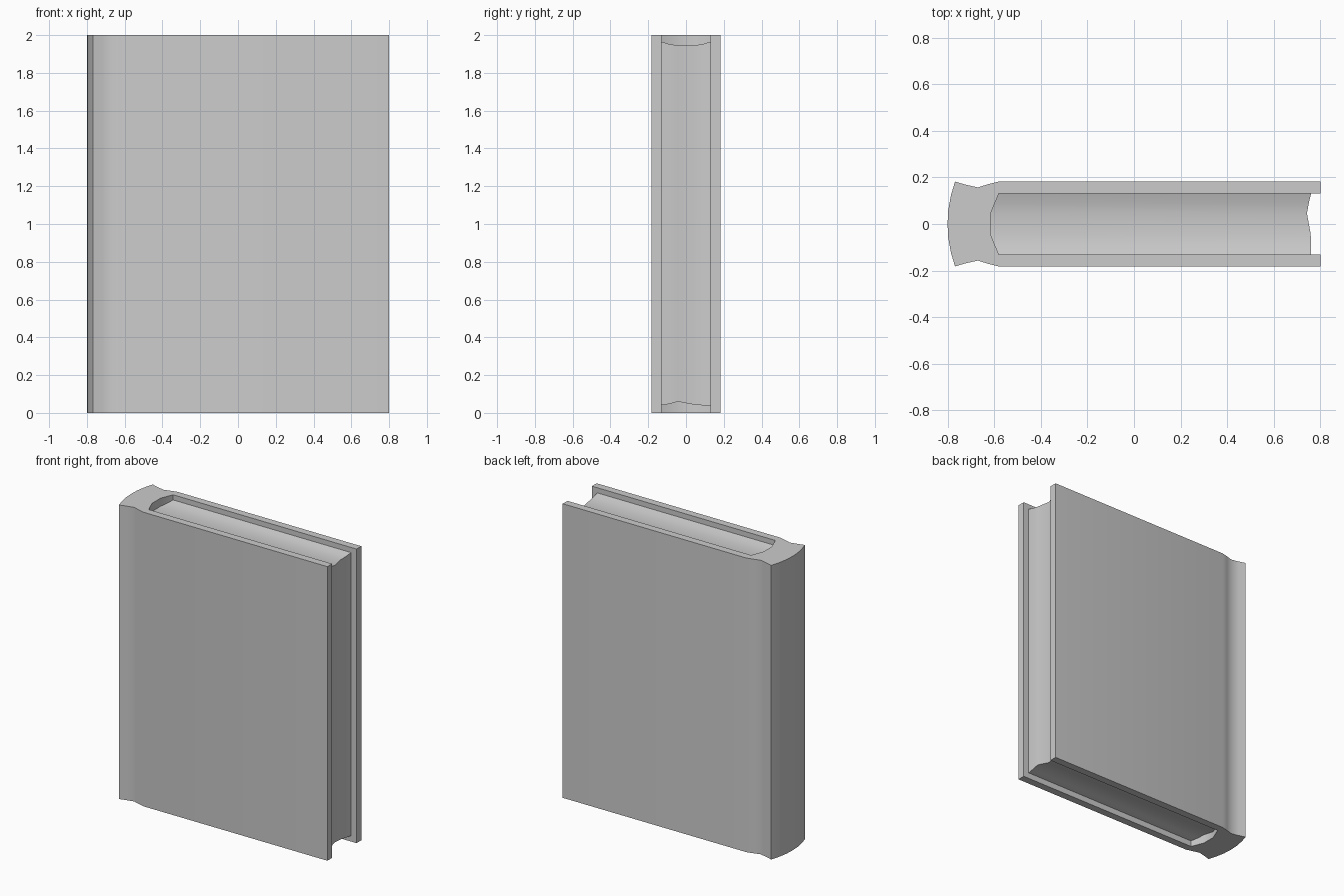
import bpy, bmesh

if "Cube" in bpy.data.objects:
    bpy.data.objects.remove(bpy.data.objects["Cube"])


def make_object(name, bm, angle):
    bmesh.ops.recalc_face_normals(bm, faces=bm.faces)
    mesh = bpy.data.meshes.new(name)
    bm.to_mesh(mesh)
    bm.free()
    obj = bpy.data.objects.new(name, mesh)
    bpy.context.collection.objects.link(obj)
    bpy.ops.object.select_all(action='DESELECT')
    bpy.context.view_layer.objects.active = obj
    obj.select_set(True)
    bpy.ops.object.shade_smooth_by_angle(angle=angle)
    return obj


def loft(name, rings, angle=0.6):
    """Join rings of matching points with quads and cap both ends."""
    bm = bmesh.new()
    loops = [[bm.verts.new(p) for p in ring] for ring in rings]
    for a, b in zip(loops, loops[1:]):
        n = len(a)
        for i in range(n):
            j = (i + 1) % n
            bm.faces.new((a[i], a[j], b[j], b[i]))
    bm.faces.new(loops[0])
    bm.faces.new(loops[-1])
    return make_object(name, bm, angle)


# Cover: half outline (outer board, hinge groove, rounded spine), mirrored in y
outer = [(0.80, 0.182), (-0.58, 0.182), (-0.625, 0.171), (-0.67, 0.157),
         (-0.72, 0.168), (-0.768, 0.182), (-0.785, 0.125), (-0.797, 0.06)]
inner = [(-0.615, 0.045), (-0.58, 0.131), (0.80, 0.131)]


def flip(points):
    return [(x, -y) for x, y in reversed(points)]


profile = outer + [(-0.80, 0)] + flip(outer) + flip(inner) + inner
loft("book_cover", [[(x, y, z) for x, y in profile] for z in (0, 2)])

# Page block: hollowed at the top, bottom and fore edge
# columns: y, spine x, fore-edge x, bottom z, top z
columns = [(-0.131, -0.58, 0.76, 0.04, 1.965),
           (-0.09, -0.60, 0.76, 0.047, 1.953),
           (-0.043, -0.617, 0.758, 0.06, 1.945),
           (0.045, -0.617, 0.742, 0.043, 1.945),
           (0.09, -0.60, 0.75, 0.04, 1.953),
           (0.131, -0.58, 0.76, 0.04, 1.965)]
loft("page_block", [[(x0, y, z0), (x1, y, z0), (x1, y, z1), (x0, y, z1)]
                    for y, x0, x1, z0, z1 in columns], 0.7)
